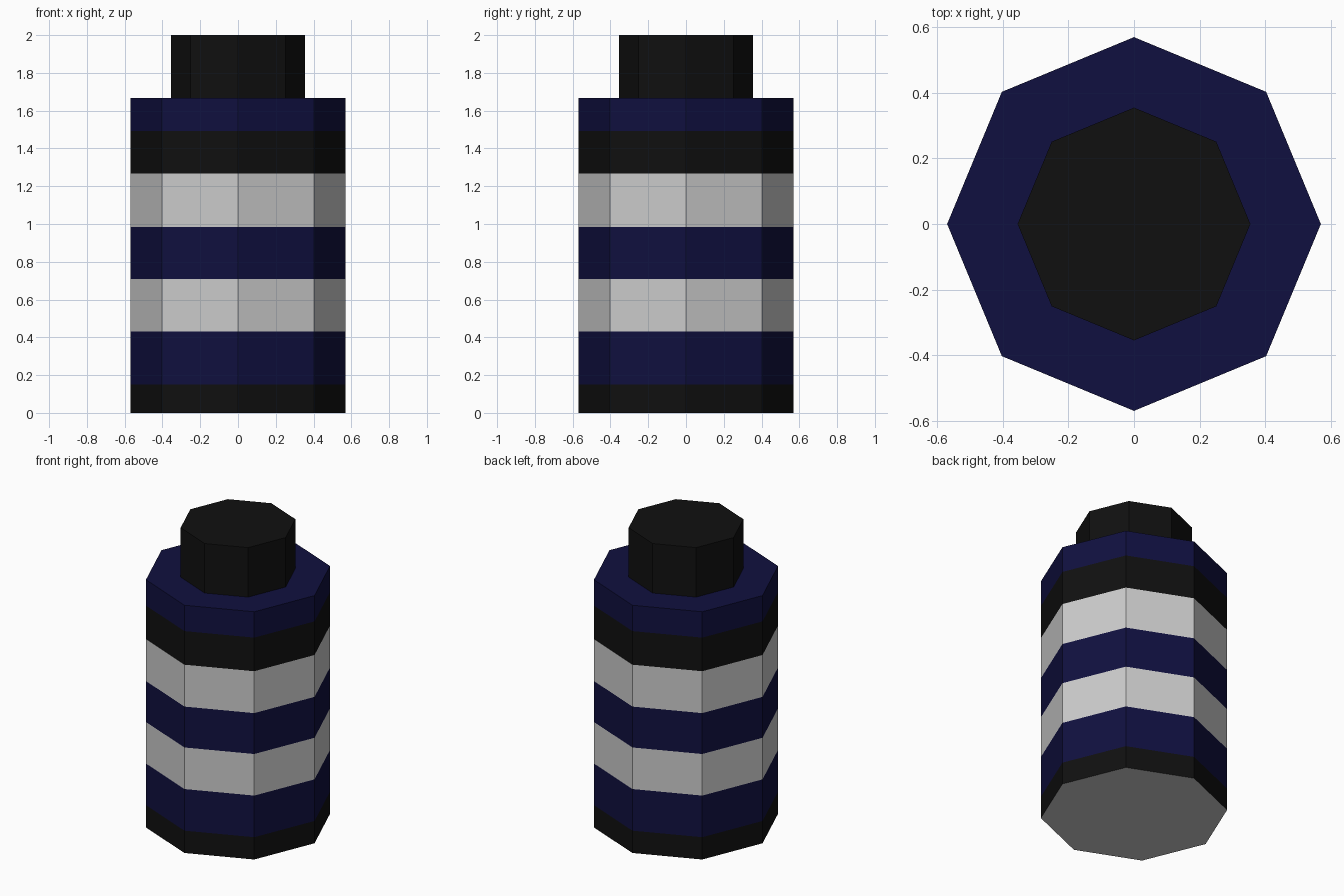
import bpy, bmesh
from math import cos, sin, tau

if "Cube" in bpy.data.objects:
    bpy.data.objects.remove(bpy.data.objects["Cube"])

SIDES = 8
BODY_R, CAP_R = 0.57, 0.355


def material(name, rgb):
    mat = bpy.data.materials.new(name)
    mat.diffuse_color = (*rgb, 1)
    mat.use_nodes = True
    mat.node_tree.nodes["Principled BSDF"].inputs["Base Color"].default_value = mat.diffuse_color
    return mat


MATS = [material("grey", (0.8, 0.8, 0.8)),
        material("navy", (0.005, 0.005, 0.05)),
        material("black", (0.005, 0.005, 0.005))]
GREY, NAVY, BLACK = range(3)


def lathe(name, profile, bands, bottom=None, top=None):
    """Turn (radius, z) points into an octagonal solid, one colour per band."""
    bm = bmesh.new()
    rings = [[bm.verts.new((r * cos(tau * i / SIDES), r * sin(tau * i / SIDES), z))
              for i in range(SIDES)] for r, z in profile]
    for low, high, colour in zip(rings, rings[1:], bands):
        for i in range(SIDES):
            j = (i + 1) % SIDES
            bm.faces.new((low[i], low[j], high[j], high[i])).material_index = colour
    if bottom is not None:
        bm.faces.new(rings[0][::-1]).material_index = bottom
    if top is not None:
        bm.faces.new(rings[-1]).material_index = top
    mesh = bpy.data.meshes.new(name)
    for mat in MATS:
        mesh.materials.append(mat)
    bm.to_mesh(mesh)
    bm.free()
    obj = bpy.data.objects.new(name, mesh)
    bpy.context.collection.objects.link(obj)
    return obj


# Striped body with a flat shoulder running in to the cap
levels = [0, 0.15, 0.43, 0.71, 0.985, 1.267, 1.493, 1.667]
lathe("bottle_body",
      [(BODY_R, z) for z in levels] + [(CAP_R, levels[-1])],
      [BLACK, NAVY, GREY, NAVY, GREY, BLACK, NAVY, NAVY],
      bottom=GREY)

# Cap
lathe("cap", [(CAP_R, levels[-1]), (CAP_R, 2.0)], [BLACK], top=BLACK)
